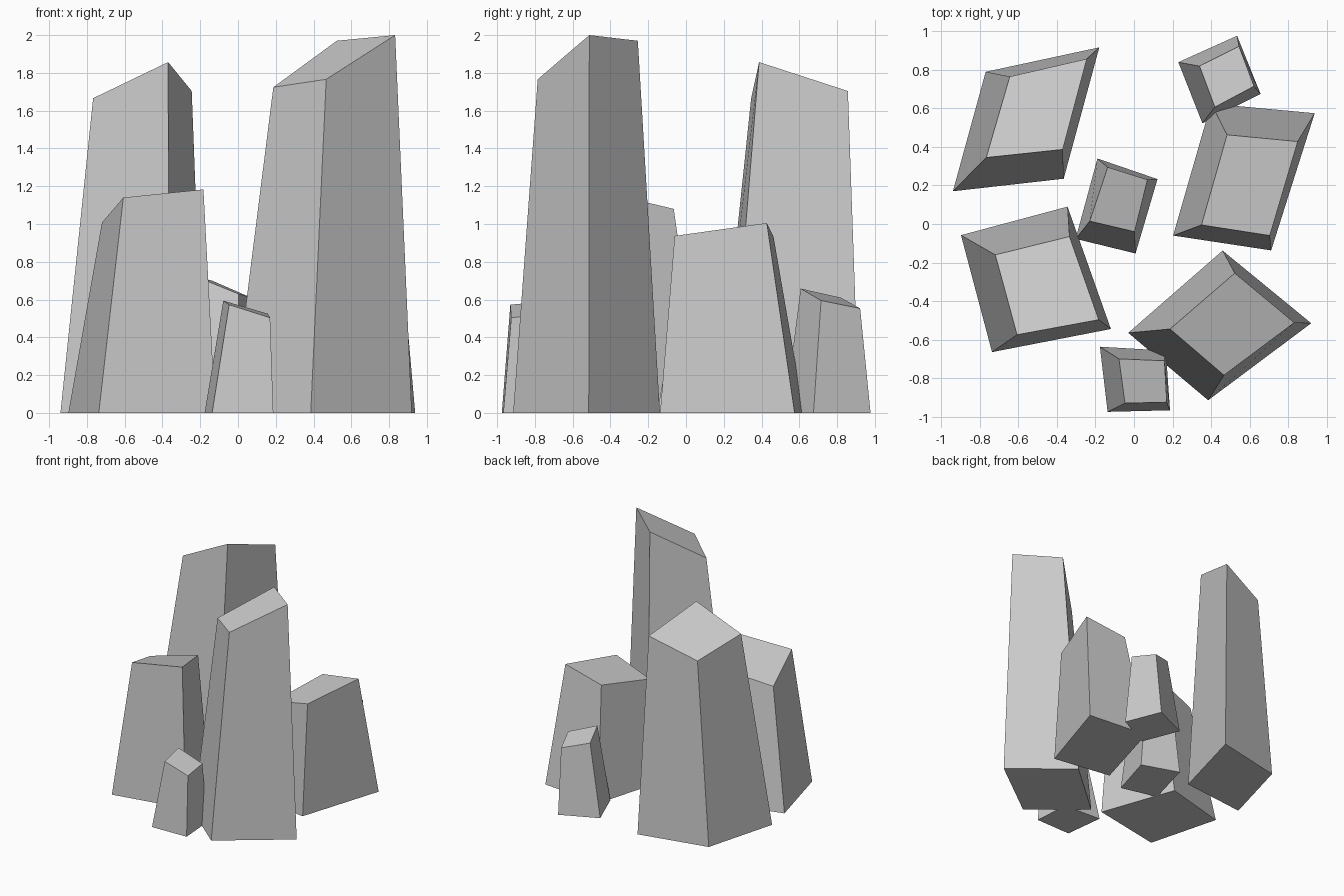
import bpy, bmesh


def rock(name, base, top):
    """Tapered four-sided column: base corners (x, y) at z = 0, slanted top corners (x, y, z)."""
    bm = bmesh.new()
    low = [bm.verts.new((x, y, 0)) for x, y in base]
    high = [bm.verts.new(p) for p in top]
    bm.faces.new(low)
    bm.faces.new(high)
    for i in range(4):
        j = (i + 1) % 4
        bm.faces.new((low[i], low[j], high[j], high[i]))
    bmesh.ops.recalc_face_normals(bm, faces=bm.faces)
    mesh = bpy.data.meshes.new(name)
    bm.to_mesh(mesh)
    bm.free()
    obj = bpy.data.objects.new(name, mesh)
    bpy.context.collection.objects.link(obj)
    return obj


# Two tall columns
rock("tall_rock_front_right",
     [(-.03, -.565), (.385, -.915), (.92, -.515), (.46, -.138)],
     [(.187, -.545, 1.724), (.467, -.785, 1.766), (.832, -.512, 2.0), (.523, -.255, 1.97)])
rock("tall_rock_back_left",
     [(-.94, .17), (-.365, .235), (-.18, .917), (-.77, .79)],
     [(-.767, .345, 1.666), (-.37, .387, 1.857), (-.245, .857, 1.704), (-.645, .765, 1.56)])

# Two medium columns
rock("medium_rock_front_left",
     [(-.898, -.058), (-.737, -.665), (-.12, -.545), (-.345, .09)],
     [(-.72, -.16, 1.008), (-.607, -.575, 1.14), (-.183, -.497, 1.183), (-.335, -.065, 1.08)])
rock("medium_rock_back_right",
     [(.203, -.06), (.712, -.137), (.938, .575), (.40, .625)],
     [(.35, -.005, .845), (.705, -.06, .937), (.85, .428, 1.005), (.483, .463, .935)])

# Three small columns
rock("small_rock_center",
     [(-.303, -.077), (.008, -.153), (.122, .233), (-.19, .34)],
     [(-.23, .015, .725), (.003, -.04, .63), (.07, .23, .61), (-.137, .295, .70)])
rock("small_rock_back",
     [(.23, .84), (.355, .523), (.657, .675), (.535, .977)],
     [(.34, .82, .61), (.42, .607, .658), (.623, .715, .595), (.545, .922, .553)])
rock("small_rock_front",
     [(-.177, -.637), (-.137, -.975), (.187, -.967), (.165, -.657)],
     [(-.078, -.70, .594), (-.047, -.93, .573), (.17, -.925, .504), (.158, -.71, .525)])
